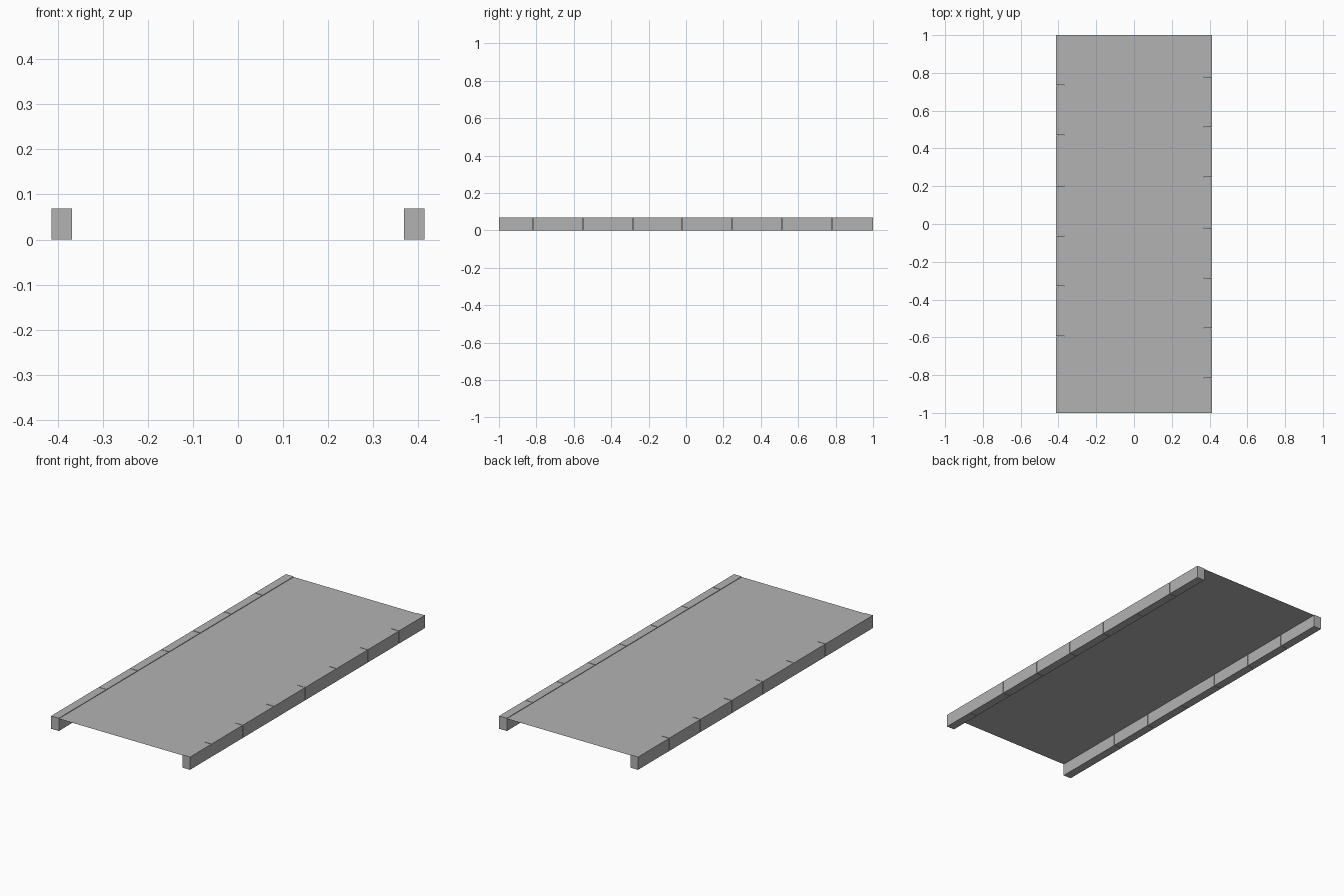
import bpy
import bmesh

if "Cube" in bpy.data.objects:
    bpy.data.objects.remove(bpy.data.objects["Cube"], do_unlink=True)

HALF_WIDTH, HALF_LENGTH = 0.414, 1.0
CURB_WIDTH, CURB_HEIGHT = 0.046, 0.069
STONE, JOINT = 0.266, 0.003

GREY = (0.45, 0.45, 0.45, 1)
grey = bpy.data.materials.new("concrete grey")
grey.use_nodes = True
grey.diffuse_color = GREY
grey.node_tree.nodes["Principled BSDF"].inputs["Base Color"].default_value = GREY


def finish(name, bm):
    mesh = bpy.data.meshes.new(name)
    bm.to_mesh(mesh)
    bm.free()
    mesh.materials.append(grey)
    obj = bpy.data.objects.new(name, mesh)
    bpy.context.collection.objects.link(obj)


def add_stone(bm, x, y0, y1):
    stone = bmesh.ops.create_cube(bm, size=1)["verts"]
    bmesh.ops.scale(bm, verts=stone, vec=(CURB_WIDTH, y1 - y0, CURB_HEIGHT))
    bmesh.ops.translate(bm, verts=stone, vec=(x, (y0 + y1) / 2, CURB_HEIGHT / 2))


# Curbs: rows of stones with hairline joints, staggered between the sides
def curb(name, side, first_joint, count):
    joints = [first_joint + STONE * i for i in range(count)]
    ends = [-HALF_LENGTH - JOINT / 2] + joints + [HALF_LENGTH + JOINT / 2]
    bm = bmesh.new()
    for y0, y1 in zip(ends, ends[1:]):
        add_stone(bm, side * (HALF_WIDTH - CURB_WIDTH / 2),
                  y0 + JOINT / 2, y1 - JOINT / 2)
    finish(name, bm)


curb("left_curb", 1, -0.817, 7)
curb("right_curb", -1, -0.595, 6)

# Road surface: a thin sheet just below the curb tops
bm = bmesh.new()
sheet = bmesh.ops.create_grid(bm, x_segments=1, y_segments=1, size=1)["verts"]
bmesh.ops.scale(bm, verts=sheet, vec=(HALF_WIDTH - CURB_WIDTH, HALF_LENGTH, 1))
bmesh.ops.translate(bm, verts=sheet, vec=(0, 0, CURB_HEIGHT - 0.003))
finish("road_surface", bm)
